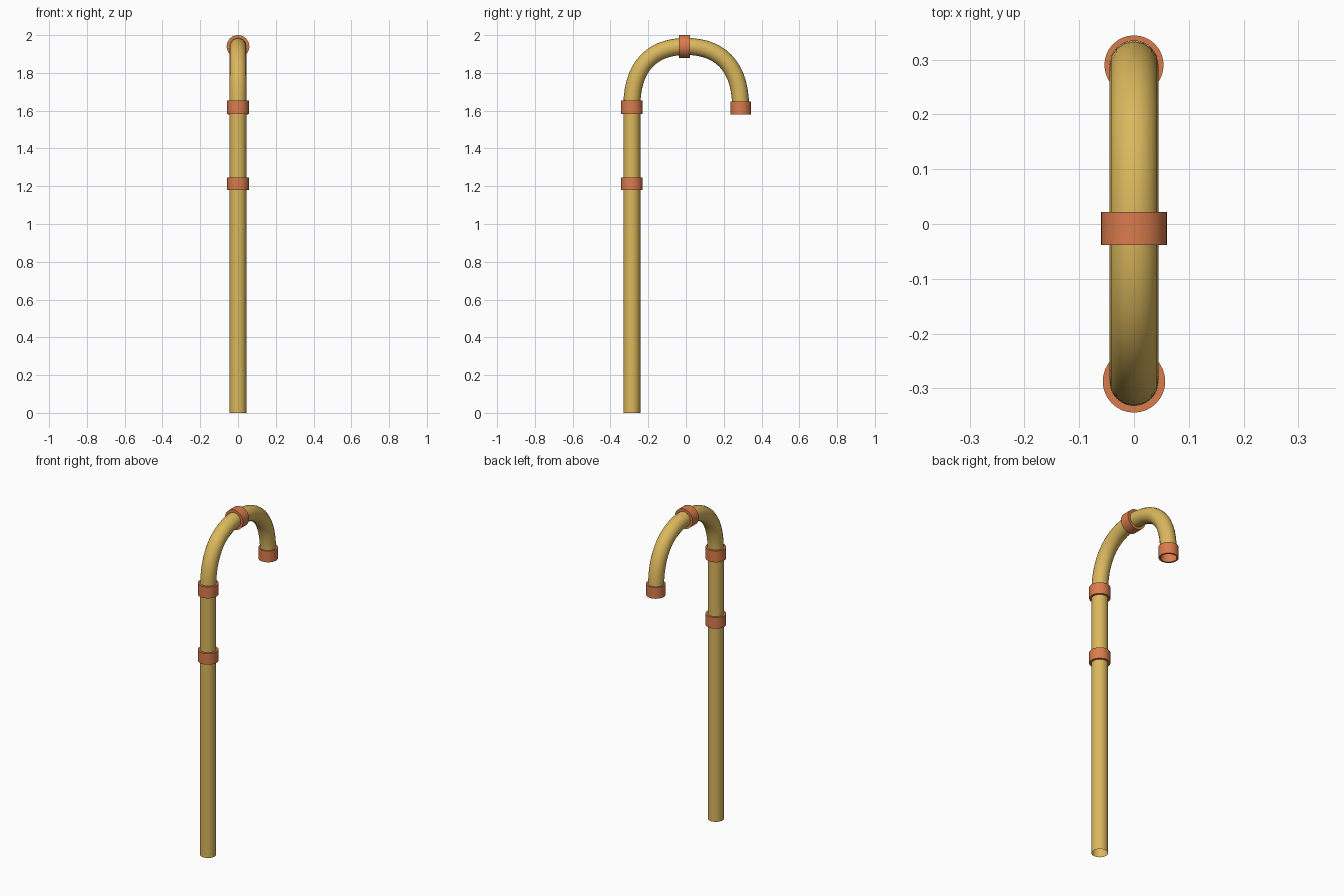
import bpy, math
from mathutils import Vector

if "Cube" in bpy.data.objects:
    bpy.data.objects.remove(bpy.data.objects["Cube"])


def material(name, rgb):
    m = bpy.data.materials.new(name)
    m.diffuse_color = (*rgb, 1)
    m.use_nodes = True
    m.node_tree.nodes["Principled BSDF"].inputs["Base Color"].default_value = m.diffuse_color
    return m


YELLOW = material("yellow_tube", (0.71, 0.48, 0.11))
COPPER = material("copper_ring", (0.70, 0.20, 0.075))
POLE_Y, TIP_Y, TOP_Z, R = -0.287, 0.289, 1.94, 0.045


# Open tube swept along (y, z) points, each with its left and right handle
def tube(name, points):
    cu = bpy.data.curves.new(name, 'CURVE')
    cu.dimensions = '3D'
    cu.bevel_depth = R
    cu.bevel_resolution = 6
    cu.resolution_u = 14
    sp = cu.splines.new('BEZIER')
    sp.bezier_points.add(len(points) - 1)
    for bp, (left, co, right) in zip(sp.bezier_points, points):
        bp.handle_left_type = bp.handle_right_type = 'FREE'
        bp.co = (0, *co)
        bp.handle_left = (0, *left)
        bp.handle_right = (0, *right)
    cu.materials.append(YELLOW)
    ob = bpy.data.objects.new(name, cu)
    bpy.context.collection.objects.link(ob)
    bpy.ops.object.select_all(action='DESELECT')
    ob.select_set(True)
    bpy.context.view_layer.objects.active = ob
    bpy.ops.object.convert(target='MESH')


# Straight tube from z0 to z1
def pole(name, z0, z1):
    a, b = Vector((POLE_Y, z0)), Vector((POLE_Y, z1))
    tube(name, [(a, a, a.lerp(b, 1 / 3)), (a.lerp(b, 2 / 3), b, b)])


# Ring with a rectangular section around the tube
def collar(name, y, z, radius, width, rot=0.0):
    n, h = 32, width / 2
    section = [(0.044, -h), (radius, -h), (radius, h), (0.044, h)]
    verts = [(r * math.cos(math.tau * i / n), r * math.sin(math.tau * i / n), s)
             for i in range(n) for r, s in section]
    faces = [(i * 4 + j, (i + 1) % n * 4 + j,
              (i + 1) % n * 4 + (j + 1) % 4, i * 4 + (j + 1) % 4)
             for i in range(n) for j in range(4)]
    me = bpy.data.meshes.new(name)
    me.from_pydata(verts, [], faces)
    me.materials.append(COPPER)
    ob = bpy.data.objects.new(name, me)
    ob.location = (0, y, z)
    ob.rotation_euler.x = rot
    bpy.context.collection.objects.link(ob)
    bpy.ops.object.select_all(action='DESELECT')
    ob.select_set(True)
    bpy.context.view_layer.objects.active = ob
    bpy.ops.object.shade_smooth_by_angle(angle=math.radians(40))


# Straight pole in two sections
pole("lower_pole", 0, 1.215)
pole("upper_pole", 1.215, 1.62)

# Hooked top, from the pole over to the hanging tip
tube("hook", [
    ((POLE_Y, 1.61), (POLE_Y, 1.62), (POLE_Y, 1.845)),
    ((-0.17, TOP_Z), (0, TOP_Z), (0.17, TOP_Z)),
    ((TIP_Y, 1.845), (TIP_Y, 1.62), (TIP_Y, 1.61)),
    ((TIP_Y, 1.60), (TIP_Y, 1.585), (TIP_Y, 1.58)),
])

# Copper collars
collar("lower_collar", POLE_Y, 1.214, 0.057, 0.067)
collar("upper_collar", POLE_Y, 1.618, 0.057, 0.069)
collar("top_collar", -0.008, TOP_Z, 0.06, 0.06, math.pi / 2)
collar("tip_collar", TIP_Y + 0.001, 1.615, 0.054, 0.068)
